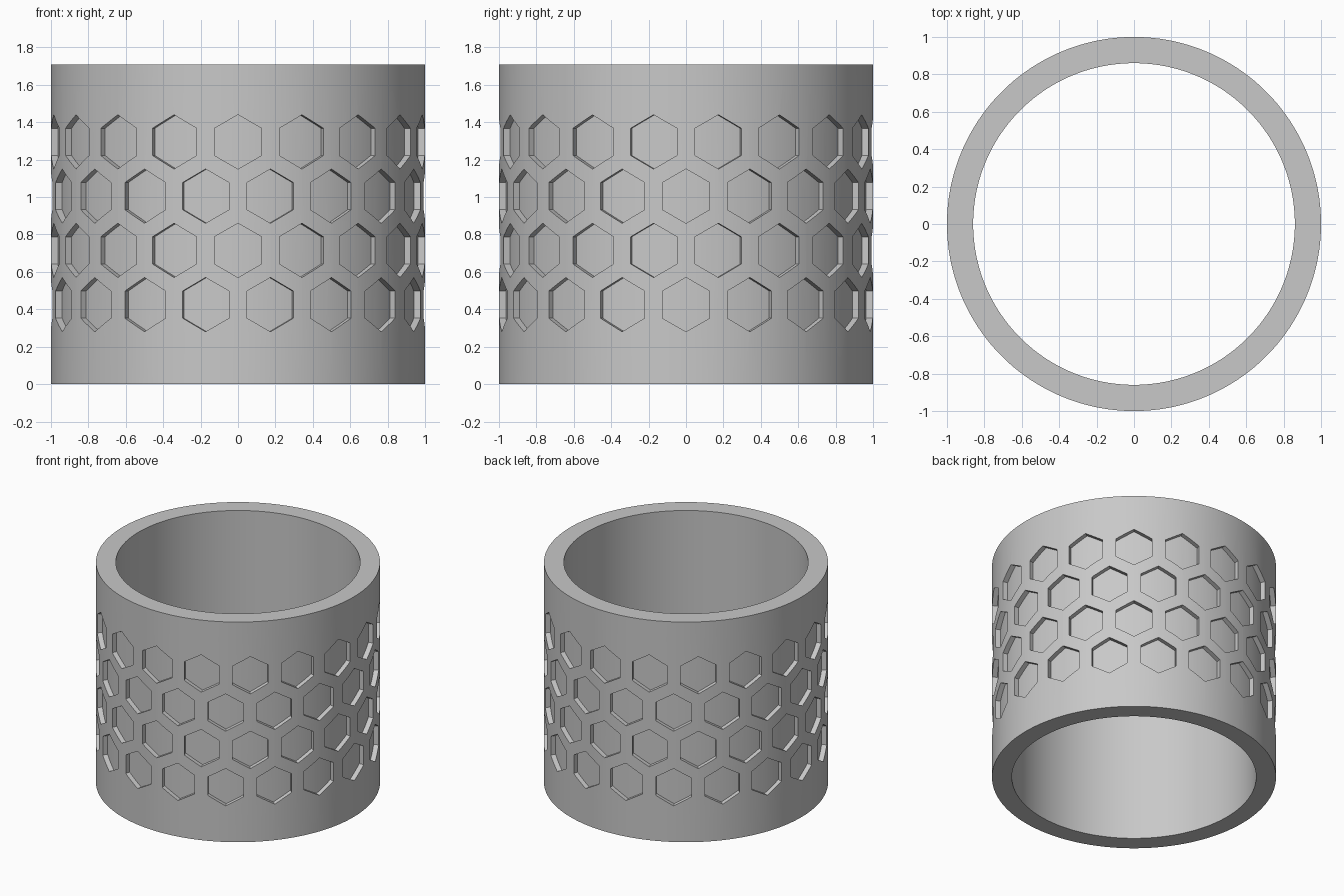
import bpy, bmesh, math
from mathutils import Matrix

if "Cube" in bpy.data.objects:
    bpy.data.objects.remove(bpy.data.objects["Cube"])

HEIGHT, R_OUT, R_IN, R_FLOOR = 1.71, 1.0, 0.86, 0.963
SEGMENTS = 180
HEX_R, PER_ROW = 0.145, 18
ROW_Z = [0.425, 0.715, 1.005, 1.295]

grey = bpy.data.materials.new("light grey")
grey.diffuse_color = (0.58, 0.58, 0.58, 1)
grey.use_nodes = True
grey.node_tree.nodes["Principled BSDF"].inputs["Base Color"].default_value = grey.diffuse_color


def finish(bm, name):
    bmesh.ops.recalc_face_normals(bm, faces=bm.faces)
    mesh = bpy.data.meshes.new(name)
    bm.to_mesh(mesh)
    bm.free()
    mesh.materials.append(grey)
    obj = bpy.data.objects.new(name, mesh)
    bpy.context.collection.objects.link(obj)
    return obj


def cut(obj, cutter):
    mod = obj.modifiers.new("cut", 'BOOLEAN')
    mod.operation, mod.solver, mod.object = 'DIFFERENCE', 'EXACT', cutter
    bpy.context.view_layer.objects.active = obj
    bpy.ops.object.modifier_apply(modifier=mod.name)
    cutter.hide_render = True
    cutter.hide_set(True)


# Ring: rectangular wall section swept round the z axis
bm = bmesh.new()
rows = []
for i in range(SEGMENTS):
    a = 2 * math.pi * i / SEGMENTS
    rows.append([bm.verts.new((r * math.cos(a), r * math.sin(a), z))
                 for r, z in ((R_OUT, 0), (R_OUT, HEIGHT), (R_IN, HEIGHT), (R_IN, 0))])
for i in range(SEGMENTS):
    p, q = rows[i], rows[(i + 1) % SEGMENTS]
    for k in range(4):
        n = (k + 1) % 4
        bm.faces.new((p[k], q[k], q[n], p[n]))
ring = finish(bm, "ring")

# Pocket cutter: staggered rows of radial hexagonal prisms
bm = bmesh.new()
for row, z in enumerate(ROW_Z):
    for i in range(PER_ROW):
        angle = math.radians(-90 + (i + (0.5 if row % 2 == 0 else 0)) * 360 / PER_ROW)
        place = (Matrix.Translation((0, 0, z)) @ Matrix.Rotation(angle, 4, 'Z')
                 @ Matrix.Translation((0.99, 0, 0)) @ Matrix.Rotation(math.pi / 2, 4, 'Y'))
        bmesh.ops.create_cone(bm, cap_ends=True, segments=6, radius1=HEX_R,
                              radius2=HEX_R, depth=0.14, matrix=place)
# Turn the hexagons point up if a flat side faces up
top = max(v.co.z for v in bm.verts)
if top < ROW_Z[-1] + HEX_R * 0.95:
    bm.clear()
    for row, z in enumerate(ROW_Z):
        for i in range(PER_ROW):
            angle = math.radians(-90 + (i + (0.5 if row % 2 == 0 else 0)) * 360 / PER_ROW)
            place = (Matrix.Translation((0, 0, z)) @ Matrix.Rotation(angle, 4, 'Z')
                     @ Matrix.Translation((0.99, 0, 0)) @ Matrix.Rotation(math.pi / 2, 4, 'Y')
                     @ Matrix.Rotation(math.pi / 6, 4, 'Z'))
            bmesh.ops.create_cone(bm, cap_ends=True, segments=6, radius1=HEX_R,
                                  radius2=HEX_R, depth=0.14, matrix=place)
pockets = finish(bm, "pocket_cutter")

# Core that gives the pockets their curved floors
bm = bmesh.new()
bmesh.ops.create_cone(bm, cap_ends=True, segments=SEGMENTS, radius1=R_FLOOR, radius2=R_FLOOR,
                      depth=HEIGHT + 0.2, matrix=Matrix.Translation((0, 0, HEIGHT / 2)))
core = finish(bm, "floor_cutter")

cut(pockets, core)
cut(ring, pockets)
for helper in (core, pockets):
    bpy.data.objects.remove(helper)

# Smooth walls with crisp rims
bpy.context.view_layer.objects.active = ring
ring.select_set(True)
bpy.ops.object.shade_smooth_by_angle(angle=math.radians(30))
